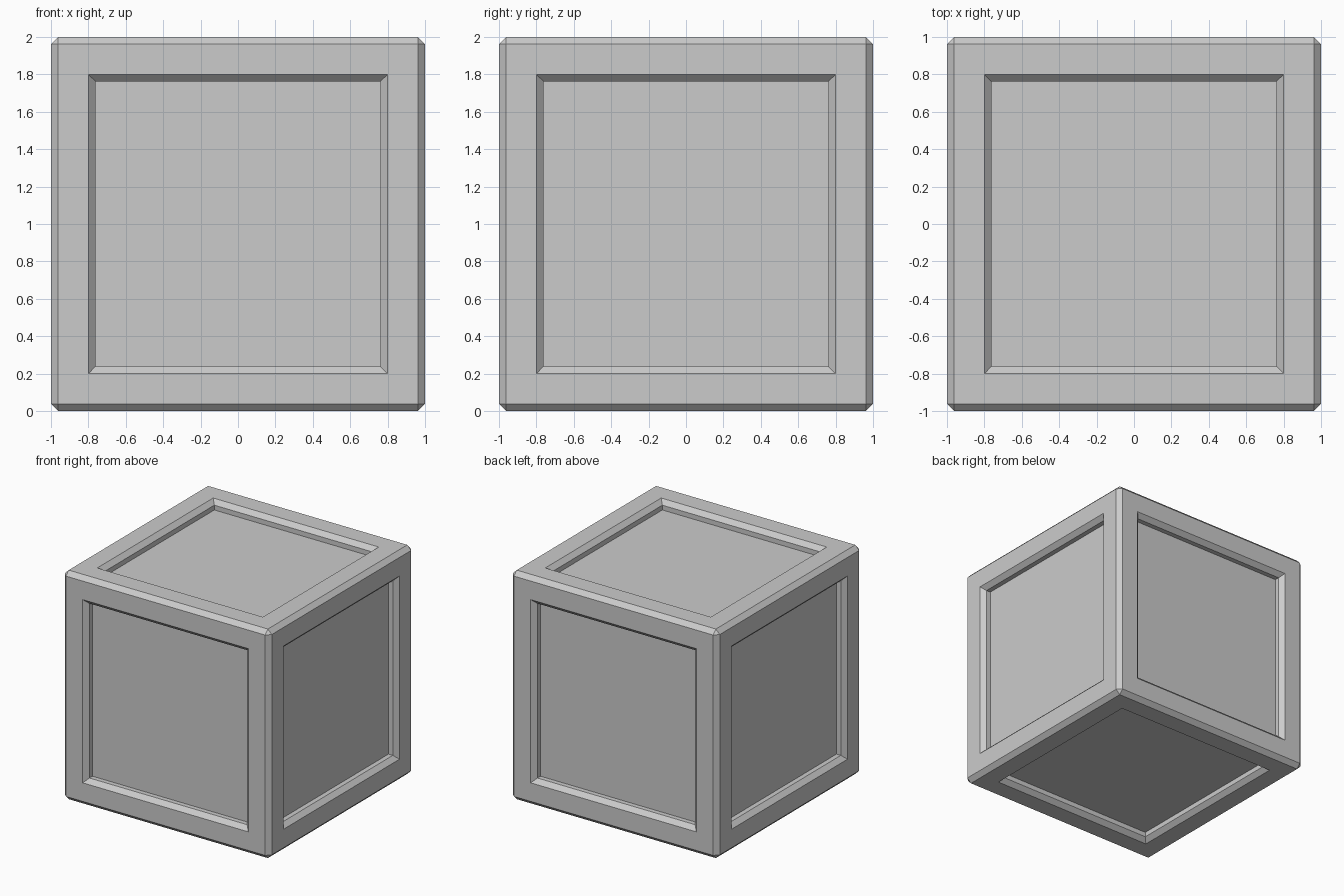
import bpy, bmesh

if "Cube" in bpy.data.objects:
    bpy.data.objects.remove(bpy.data.objects["Cube"])

CHAMFER = 0.038   # width of the edge chamfers
OPENING = 0.80    # half size of the panel recess
WALL = 0.042      # straight wall below the recess chamfer

bm = bmesh.new()
bmesh.ops.create_cube(bm, size=2.0)

# chamfered outer edges
bmesh.ops.bevel(bm, geom=bm.edges[:], offset=CHAMFER, offset_type='OFFSET',
                segments=1, affect='EDGES', profile=0.5)
bm.normal_update()

# six large faces become frames with recessed panels
panels = [f for f in bm.faces if f.calc_area() > 1.0]


def inset(thickness, depth):
    bm.normal_update()
    bmesh.ops.inset_individual(bm, faces=panels, thickness=thickness,
                               depth=depth, use_even_offset=True)


inset(1.0 - CHAMFER - OPENING, 0.0)   # frame
inset(CHAMFER, -CHAMFER)              # sloped lip

# straight wall down to the panel floor
bm.normal_update()
for f in panels:
    n = f.normal.copy()
    res = bmesh.ops.extrude_discrete_faces(bm, faces=[f])['faces'][0]
    bmesh.ops.translate(bm, verts=res.verts[:], vec=-n * WALL)

bmesh.ops.recalc_face_normals(bm, faces=bm.faces[:])
bmesh.ops.translate(bm, verts=bm.verts[:], vec=(0, 0, 1))

mesh = bpy.data.meshes.new("crate")
bm.to_mesh(mesh)
bm.free()
crate = bpy.data.objects.new("crate", mesh)
bpy.context.collection.objects.link(crate)
